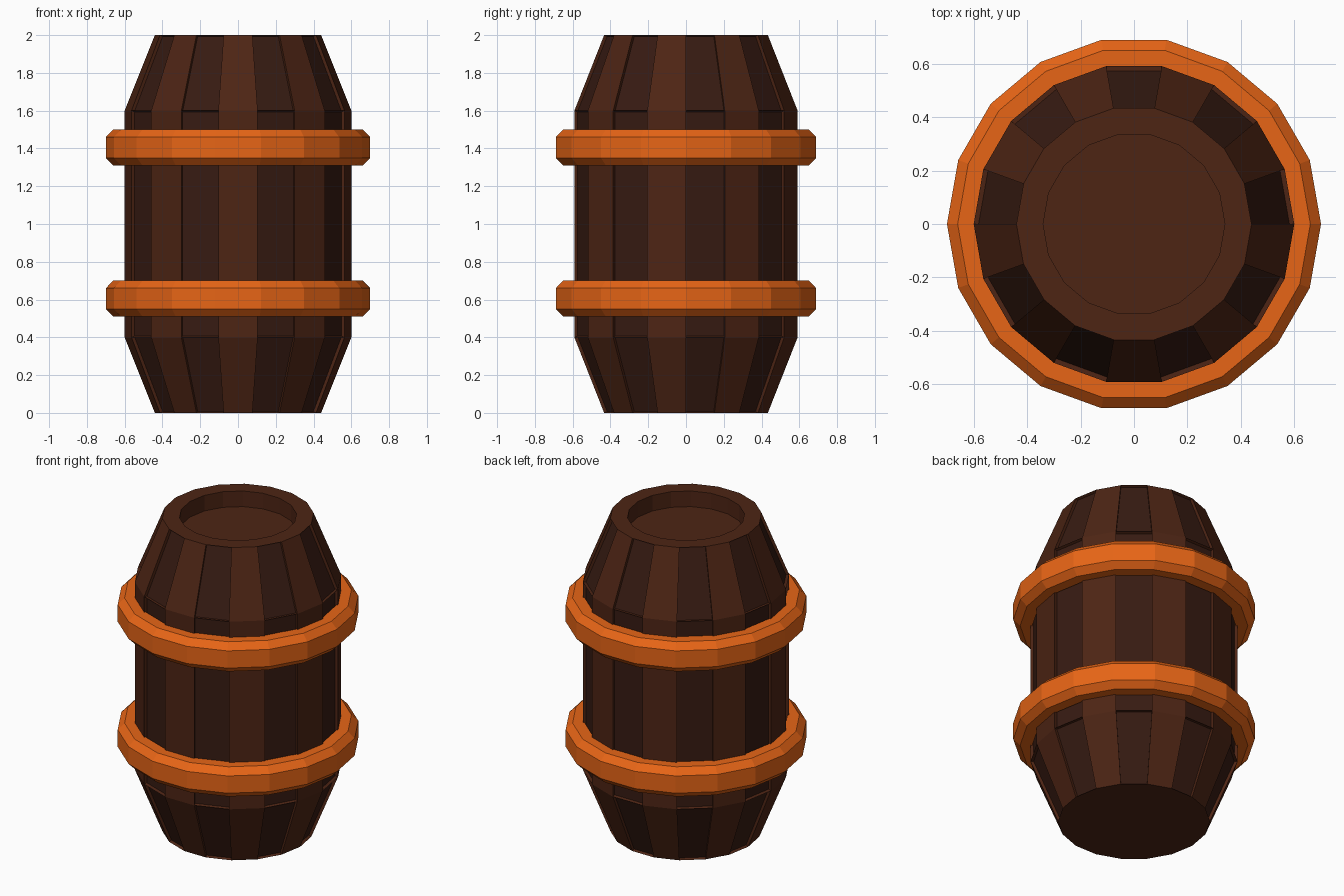
import bpy, bmesh
from math import cos, sin, tau

if "Cube" in bpy.data.objects:
    bpy.data.objects.remove(bpy.data.objects["Cube"])

SIDES = 18


def material(name, rgb):
    m = bpy.data.materials.new(name)
    m.diffuse_color = (*rgb, 1)
    m.use_nodes = True
    m.node_tree.nodes["Principled BSDF"].inputs["Base Color"].default_value = m.diffuse_color
    return m


light_wood = material("light_wood", (0.075, 0.018, 0.007))
dark_wood = material("dark_wood", (0.038, 0.011, 0.006))
copper = material("orange_metal", (0.80, 0.13, 0.008))


def lathe(bm, profile, closed=False):
    """Revolve (radius, z) points; returns rows of faces, one per segment."""
    rings = [[bm.verts.new((r * cos(tau * i / SIDES), r * sin(tau * i / SIDES), z))
              for i in range(SIDES)] for r, z in profile]
    pairs = list(zip(rings, rings[1:]))
    if closed:
        pairs.append((rings[-1], rings[0]))
    rows = [[bm.faces.new((a[i], a[(i + 1) % SIDES], b[(i + 1) % SIDES], b[i]))
             for i in range(SIDES)] for a, b in pairs]
    if not closed:
        bm.faces.new(rings[0][::-1])
        bm.faces.new(rings[-1])
    return rows


def finish(bm, name, *mats):
    mesh = bpy.data.meshes.new(name)
    bm.to_mesh(mesh)
    bm.free()
    for m in mats:
        mesh.materials.append(m)
    obj = bpy.data.objects.new(name, mesh)
    bpy.context.collection.objects.link(obj)
    return obj


# Barrel body with a sunken lid; every other stave is dark and set back
bm = bmesh.new()
rows = lathe(bm, [(0.44, 0), (0.6, 0.4), (0.6, 1.6), (0.44, 2), (0.34, 2), (0.34, 1.9)])
bm.normal_update()
dark = [f for row in rows[:3] for f in row[::2]]
bmesh.ops.inset_individual(bm, faces=dark, thickness=0.001, depth=-0.018)
for f in dark:
    f.material_index = 1
finish(bm, "barrel_body", light_wood, dark_wood)

# Two chamfered hoops
for name, z in (("lower_hoop", 0.51), ("upper_hoop", 1.31)):
    bm = bmesh.new()
    lathe(bm, [(0.59, z), (0.66, z), (0.70, z + 0.04), (0.70, z + 0.15),
               (0.66, z + 0.19), (0.59, z + 0.19)], closed=True)
    finish(bm, name, copper)
